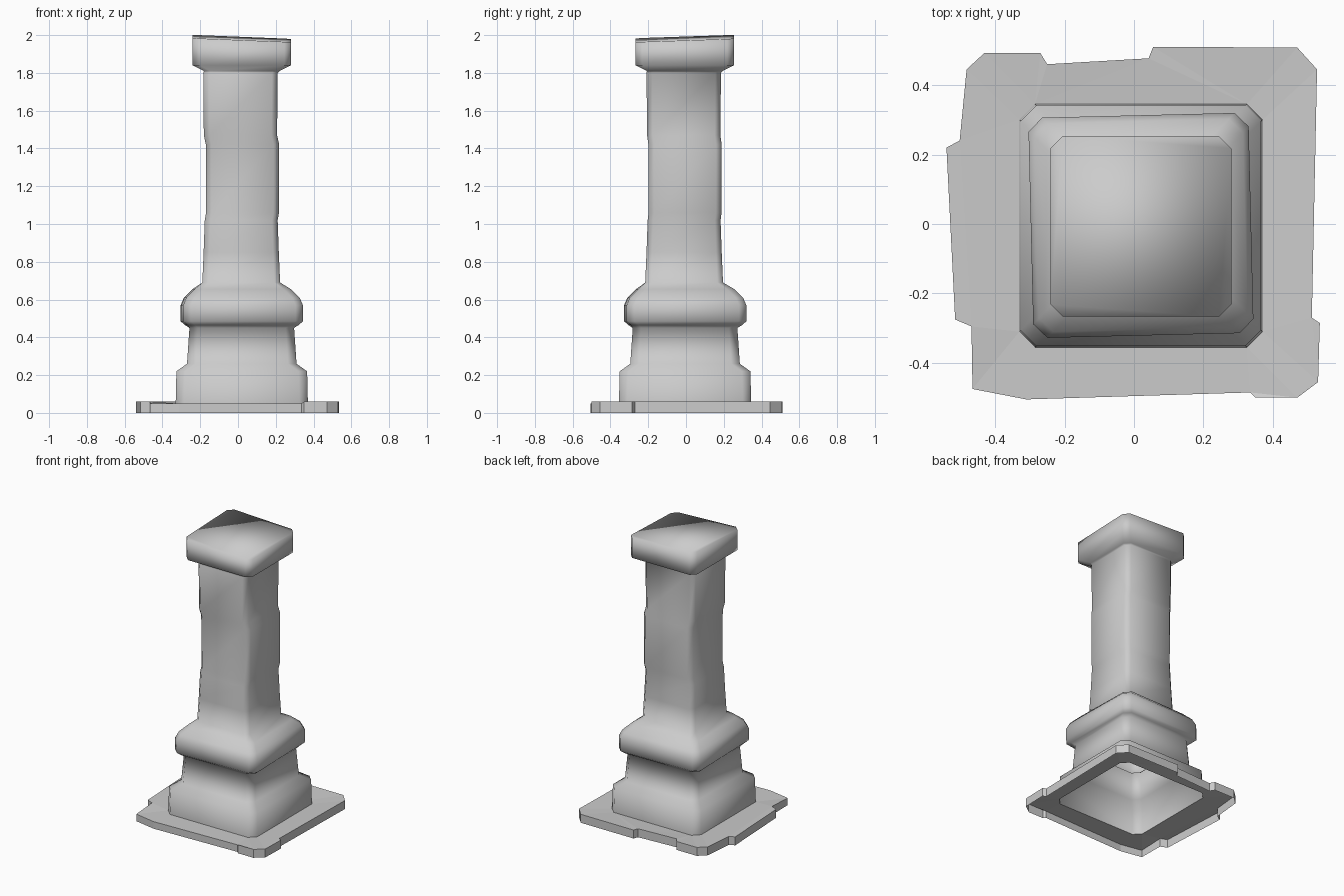
import bpy, bmesh
from math import radians
from mathutils import Matrix, Vector

cube = bpy.data.objects.get("Cube")
if cube:
    bpy.data.objects.remove(cube)

stone = bpy.data.materials.new("grey_stone")
stone.use_nodes = True
GREY = (0.6, 0.6, 0.6, 1)
stone.diffuse_color = GREY
stone.node_tree.nodes["Principled BSDF"].inputs["Base Color"].default_value = GREY


def finish(bm, name, smooth):
    mesh = bpy.data.meshes.new(name)
    for face in bm.faces:
        face.smooth = smooth
    bm.to_mesh(mesh)
    bm.free()
    mesh.materials.append(stone)
    obj = bpy.data.objects.new(name, mesh)
    bpy.context.collection.objects.link(obj)
    return obj


def section(z, half, cx, cy, cut, turn=0):
    """Counter-clockwise square with cut corners."""
    a, b = half, half - cut
    spin = Matrix.Rotation(radians(turn), 3, 'Z')
    flat = [(a, -b), (a, b), (b, a), (-b, a), (-a, b), (-a, -b), (-b, -a), (b, -a)]
    return [spin @ Vector((x, y, 0)) + Vector((cx, cy, z)) for x, y in flat]


def loop(bm, points):
    return [bm.verts.new(p) for p in points]


def skin(bm, low, high):
    n = len(low)
    for i in range(n):
        j = (i + 1) % n
        bm.faces.new((low[i], low[j], high[j], high[i]))


# Pillar parts: corner cut, turn, centre, then (height, half width) steps
PARTS = [
    # stepped foot
    (.045, 0, .02, -.005, [(.05, .35), (.22, .346), (.26, .29), (.45, .277)]),
    # rounded collar, slightly turned
    (.04, 1.4, .02, -.004, [(.465, .295), (.485, .317), (.57, .317), (.61, .3), (.655, .255)]),
    # shaft with a worn, shifted middle
    (.03, 0, .017, -.01, [(.69, .206), (.85, .199), (1.02, .193)]),
    (.03, 0, .024, -.005, [(1.06, .193), (1.42, .194)]),
    (.03, 0, .013, -.012, [(1.47, .194), (1.8, .197)]),
    # capital
    (.035, 0, .02, -.007, [(1.81, .2), (1.84, .26), (1.97, .26)]),
]
bm = bmesh.new()
rings = [loop(bm, section(z, half, cx, cy, cut, turn))
         for cut, turn, cx, cy, steps in PARTS for z, half in steps]
for low, high in zip(rings, rings[1:]):
    skin(bm, low, high)
# sloping top of the capital
for v in rings[-1]:
    v.co.z = 1.983 - .04 * v.co.x + .034 * v.co.y
bm.faces.new(rings[-1])
finish(bm, "pillar", True)

# Chipped ground slab, open underneath
OUTLINE = [(-.465, -.475), (-.31, -.505), (.335, -.485), (.35, -.5), (.47, -.5),
           (.53, -.455), (.535, -.285), (.512, -.27), (.527, .445), (.47, .508),
           (.055, .51), (.042, .477), (-.25, .46), (-.27, .493), (-.43, .493),
           (-.482, .445), (-.502, .24), (-.54, .22), (-.515, -.275), (-.468, -.295)]
bm = bmesh.new()
low = loop(bm, [(x, y, 0) for x, y in OUTLINE])
high = loop(bm, [(x, y, .05 if y < -.4 and x < .34 else .06) for x, y in OUTLINE])
skin(bm, low, high)
hole = loop(bm, section(.05, .35, .02, -.005, .045))
edges = [bm.edges.new((hole[i - 1], hole[i])) for i in range(len(hole))]
edges += [bm.edges.get((high[i - 1], high[i])) for i in range(len(high))]
top = bmesh.ops.triangle_fill(bm, edges=edges, use_beauty=True, normal=(0, 0, 1))
for item in top["geom"]:
    if isinstance(item, bmesh.types.BMFace):
        item.normal_update()
        if item.normal.z < 0:
            item.normal_flip()
finish(bm, "ground_slab", False)
